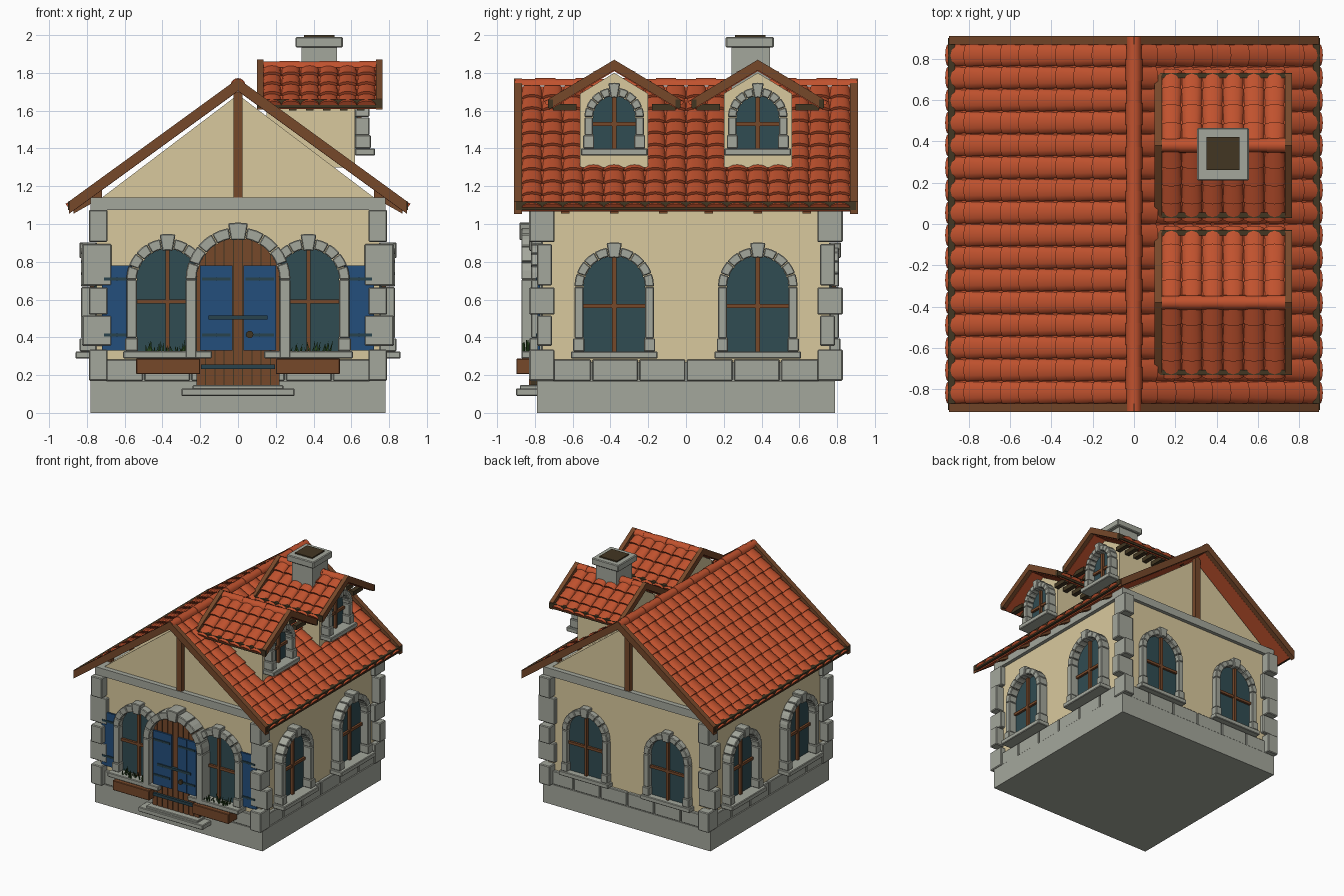
import bpy, bmesh, math, random
from mathutils import Matrix, Vector

if "Cube" in bpy.data.objects:
    bpy.data.objects.remove(bpy.data.objects["Cube"])
random.seed(4)

def colour(name, r, g, b):
    m = bpy.data.materials.new(name)
    m.diffuse_color = [((c / 255 + 0.055) / 1.055) ** 2.4 for c in (r, g, b)] + [1]
    m.use_nodes = True
    m.node_tree.nodes["Principled BSDF"].inputs["Base Color"].default_value = m.diffuse_color
    return m

TILE = colour("terracotta", 193, 82, 46)
PLASTER = colour("cream plaster", 217, 201, 158)
STONE = colour("grey stone", 164, 167, 156)
WOOD = colour("brown wood", 118, 72, 42)
DARK = colour("dark wood", 66, 54, 34)
BLUE = colour("blue paint", 36, 78, 124)
IRON = colour("dark iron", 40, 66, 76)
GLASS = colour("teal glass", 48, 76, 82)
GREEN = colour("leaf green", 42, 74, 32)

def finish(bm, name, mat, M, bevel=0, smooth=False):
    bm.transform(M)
    bmesh.ops.recalc_face_normals(bm, faces=bm.faces)
    me = bpy.data.meshes.new(name)
    bm.to_mesh(me)
    bm.free()
    me.materials.append(mat)
    ob = bpy.data.objects.new(name, me)
    bpy.context.collection.objects.link(ob)
    if smooth:
        me.polygons.foreach_set("use_smooth", [True] * len(me.polygons))
        me.set_sharp_from_angle(angle=math.radians(45))
    if bevel:
        b = ob.modifiers.new("bevel", 'BEVEL')
        b.width, b.segments = bevel, 1
    return ob

def frame(s, n, o, w=(0, 0, 1)):
    """Local axes: s sideways, n outward, w up."""
    M = Matrix.Identity(4)
    for i, c in enumerate((s, n, w, o)):
        M.col[i][:3] = c
    return M

WORLD = Matrix.Identity(4)

def rect(a, b, c, d):
    return [(a, c), (b, c), (b, d), (a, d)]

def slabs(name, parts, mat, M=WORLD, bevel=0, smooth=False):
    """Each part is (outline in s/z, start depth, end depth)."""
    bm = bmesh.new()
    for pts, n0, n1 in parts:
        lo = [bm.verts.new((s, n0, z)) for s, z in pts]
        hi = [bm.verts.new((s, n1, z)) for s, z in pts]
        bm.faces.new(lo)
        bm.faces.new(hi)
        for i in range(len(pts)):
            j = (i + 1) % len(pts)
            bm.faces.new((lo[i], lo[j], hi[j], hi[i]))
    return finish(bm, name, mat, M, bevel, smooth)

def arch(r, spring, base, n=16):
    return [(-r, base), (r, base)] + [(r * math.cos(math.pi * i / n),
            spring + r * math.sin(math.pi * i / n)) for i in range(n + 1)]

def surround(name, M, r, base, spring, t, depth, feet=True):
    """Stone arch of wedge stones with keystone and jambs."""
    parts, count = [], 9
    for k in range(count):
        key = k == count // 2
        g = 0 if key else 0.02
        a = [math.pi * (k + g) / count + (math.pi * (1 - 2 * g) / count) * q / 2 for q in range(3)]
        R = r + t + (0.025 if key else 0)
        pts = [(R * math.cos(q), spring + R * math.sin(q)) for q in a]
        ri = r - (0.008 if key else 0)
        pts += [(ri * math.cos(q), spring + ri * math.sin(q)) for q in reversed(a)]
        parts.append((pts, 0, depth + (0.01 if key else 0)))
    foot = base + (0.07 if feet else 0)
    for s in (-1, 1):
        x0, x1 = sorted((s * r, s * (r + t)))
        parts.append((rect(x0, x1, foot, spring), 0, depth))
        if feet:
            parts.append((rect(x0 - 0.006, x1 + 0.006, base, foot), 0, depth + 0.008))
    slabs(name + "_surround", parts, STONE, M, 0.005)

def window(name, M, r, base, spring, t, depth, sill_depth, bar):
    surround(name, M, r, base, spring, t, depth)
    slabs(name + "_glass", [(arch(r, spring, base), 0, 0.012)], GLASS, M)
    slabs(name + "_mullions", [(rect(-0.011, 0.011, base, spring + r), 0.01, 0.034),
                               (rect(-r, r, bar - 0.011, bar + 0.011), 0.01, 0.03)], WOOD, M)
    w = r + t + 0.018
    slabs(name + "_sill", [(rect(-w, w, base - 0.038, base), 0, sill_depth)], STONE, M, 0.005)

def roof_side(name, o, u, v, length, slope, cols, rows):
    """Rows of overlapping barrel tiles on a thin deck; u along the eave, v downhill."""
    u, v = Vector(u), Vector(v).normalized()
    w = u.cross(v)
    if w.z < 0:
        w = -w
    pu, pv, K = length / cols, slope / rows, 6
    bm = bmesh.new()
    for i in range(cols):
        for j in range(rows):
            rings = []
            for vv, half, lift, h in ((j * pv, 0.45, 0.0, 0.02), ((j + 1) * pv + 0.008, 0.5, 0.012, 0.025)):
                rings.append([bm.verts.new(((i + 0.5) * pu - half * pu * math.cos(math.pi * k / K), vv,
                              lift + h * math.sin(math.pi * k / K))) for k in range(K + 1)])
            a, b = rings
            bm.faces.new(a)
            bm.faces.new(b)
            for k in range(K + 1):
                m = (k + 1) % (K + 1)
                bm.faces.new((a[k], a[m], b[m], b[k]))
    M = frame(u, v, o, w)
    finish(bm, name + "_tiles", TILE, M, smooth=True)
    slabs(name + "_deck", [([(0, -0.018), (length, -0.018), (length, 0.004), (0, 0.004)], 0, slope)], TILE, M)

def chevron(w, top, t, k):
    return [(0, top), (w, top - k * w), (w, top - t - k * w), (0, top - t),
            (-w, top - t - k * w), (-w, top - k * w)]

def ridge(name, M, n0, n1, z, r, count):
    p = (n1 - n0) / count
    parts = []
    for i in range(count):
        q = r * (1 if i % 2 else 0.92)
        parts.append(([(q * math.cos(math.pi * k / 8), z + q * math.sin(math.pi * k / 8) - 0.01) for k in range(9)],
                      n0 + i * p, n0 + (i + 1) * p))
    slabs(name, parts, TILE, M, smooth=True)

FRONT = frame((1, 0, 0), (0, -1, 0), (0, -0.76, 0))
BACK = frame((1, 0, 0), (0, 1, 0), (0, 0.76, 0))

# plinth, course of blocks, walls, belt and gable
slabs("plinth", [(rect(-0.78, 0.78, 0, 0.17), -0.79, 0.79)], STONE)
slabs("course_core", [(rect(-0.76, 0.76, 0.17, 0.27), -0.77, 0.77)], STONE)
blocks = [rect(-0.75 + 0.25 * i + 0.004, -0.5 + 0.25 * i - 0.004, 0.17, 0.283) for i in range(6)]
for nm, M in (("front", FRONT), ("back", BACK), ("right", frame((0, 1, 0), (1, 0, 0), (0.75, 0, 0))),
              ("left", frame((0, 1, 0), (-1, 0, 0), (-0.75, 0, 0)))):
    slabs(nm + "_course_blocks", [(b, -0.02, 0.025) for b in blocks], STONE, M, 0.005)
slabs("walls", [(rect(-0.75, 0.75, 0.27, 1.09), -0.76, 0.76)], PLASTER)
slabs("belt", [(rect(-0.78, 0.78, 1.075, 1.14), -0.79, 0.79)], STONE)
slabs("gable", [([(-0.72, 1.14), (0.72, 1.14), (0, 1.685)], -0.75, 0.75)], PLASTER)
slabs("king_posts", [(rect(-0.025, 0.025, 1.14, 1.7), y, y + 0.04) for y in (-0.785, 0.745)], WOOD)

# corner quoins, alternating direction
parts = []
for sx in (-1, 1):
    for sy in (-1, 1):
        for i, (z0, z1) in enumerate(((0.17, 0.335), (0.355, 0.515), (0.52, 0.665), (0.675, 0.895), (0.905, 1.075))):
            x0, x1, y0, y1 = (0.67, 0.825, 0.71, 0.79) if i % 2 else (0.69, 0.79, 0.695, 0.83)
            xs, ys = sorted((sx * x0, sx * x1)), sorted((sy * y0, sy * y1))
            parts.append((rect(*xs, z0, z1), *ys))
slabs("quoins", parts, STONE, bevel=0.006)

# main roof
K = 0.727
S = 0.885 * math.hypot(1, K)
for sx, nm in ((1, "right"), (-1, "left")):
    roof_side(nm + "_roof", (0, -0.87, 1.725), (0, 1, 0), (sx, 0, -K), 1.74, S, 16, 10)
    xs = sorted((sx * 0.865, sx * 0.9))
    slabs(nm + "_eave_board", [(rect(*xs, 1.075, 1.12), -0.9, 0.9)], DARK)
    slabs(nm + "_rafter_tails", [([(sx * 0.72, 1.18), (sx * 0.87, 1.075), (sx * 0.87, 1.055), (sx * 0.72, 1.14)],
          y - 0.022, y + 0.022) for y in (-0.64, -0.38, -0.12, 0.12, 0.38, 0.64)], WOOD)
slabs("bargeboards", [(chevron(0.895, 1.77, 0.066, K), y, y + 0.042) for y in (-0.91, 0.868)], WOOD)
ridge("main_ridge", WORLD, -0.905, 0.905, 1.742, 0.04, 17)

# dormers on the right slope
DK = 0.6
for yc, nm in ((-0.38, "front_dormer"), (0.38, "back_dormer")):
    D = frame((0, 1, 0), (1, 0, 0), (0, yc, 0))
    slabs(nm + "_body", [([(-0.18, 1.3), (0.18, 1.3), (0.18, 1.69), (0, 1.8), (-0.18, 1.69)], 0.15, 0.62)], PLASTER, D)
    window(nm + "_window", frame((0, 1, 0), (1, 0, 0), (0.62, yc, 0)), 0.112, 1.4, 1.565, 0.046, 0.075, 0.105, 1.53)
    for s in (-1, 1):
        roof_side(f"{nm}_roof_{'near' if s < 0 else 'far'}", (0.13, yc, 1.83), (1, 0, 0), (0, s, -DK), 0.6,
                  0.345 * math.hypot(1, DK), 6, 4)
        ys = sorted((s * 0.325, s * 0.35))
        slabs(nm + "_eave", [(rect(*ys, 1.615, 1.66), 0.1, 0.765)], DARK, D)
        ys = sorted((s * 0.2, s * 0.325))
        slabs(nm + "_tails", [(rect(*ys, 1.6, 1.635), x, x + 0.04) for x in (0.27, 0.36, 0.45, 0.54, 0.63)], DARK, D)
    slabs(nm + "_bargeboards", [(chevron(0.345, 1.87, 0.056, DK), x, x + 0.035) for x in (0.1, 0.73)], WOOD, D)
    ridge(nm + "_ridge", D, 0.115, 0.75, 1.838, 0.036, 6)

# chimney
slabs("chimney_shaft", [(rect(0.335, 0.525, 1.45, 1.94), 0.24, 0.445)], STONE)
slabs("chimney_cap", [(rect(0.305, 0.555, 1.935, 1.99), 0.21, 0.465)], STONE, bevel=0.006)
slabs("chimney_flue", [(rect(0.35, 0.51, 1.95, 2.0), 0.26, 0.42)], DARK)

# side and back windows
for c, nm in ((-0.38, "a"), (0.38, "b")):
    for sx, side in ((1, "right"), (-1, "left")):
        window(f"{side}_window_{nm}", frame((0, 1, 0), (sx, 0, 0), (sx * 0.75, c, 0)),
               0.163, 0.325, 0.667, 0.048, 0.08, 0.11, 0.565)
    window("back_window_" + nm, frame((1, 0, 0), (0, 1, 0), (c, 0.76, 0)),
           0.163, 0.325, 0.667, 0.048, 0.05, 0.065, 0.565)

# front windows with shutters, planters and leaves
def shutter(name, x0, x1, n):
    m = (x0 + x1) / 2
    slabs(name, [(rect(x0, m - 0.002, 0.33, 0.78), n, n + 0.015), (rect(m + 0.002, x1, 0.33, 0.78), n, n + 0.015),
                 (rect(m - 0.01, m + 0.01, 0.33, 0.78), n, n + 0.012)], BLUE, FRONT)
    slabs(name + "_straps", [(rect(x0 + 0.01, x1 - 0.01, z, z + 0.016), n + 0.012, n + 0.022)
                             for z in (0.405, 0.7)], IRON, FRONT)

for s, nm in ((-1, "left"), (1, "right")):
    window(nm + "_front_window", frame((1, 0, 0), (0, -1, 0), (s * 0.373, -0.76, 0)),
           0.163, 0.327, 0.705, 0.055, 0.06, 0.11, 0.59)
    shutter(nm + "_outer_shutter", *sorted((s * 0.72, s * 0.56)), 0.012)
    shutter(nm + "_inner_shutter", *sorted((s * 0.2, s * 0.03)), 0.07)
    slabs(nm + "_planter", [(rect(*sorted((s * 0.2, s * 0.54)), 0.205, 0.287), 0.02, 0.138)], WOOD, FRONT, 0.004)
    blades = []
    for i in range(28):
        x = s * 0.38 + random.uniform(-0.11, 0.11)
        n, tip = random.uniform(0.04, 0.1), x + random.uniform(-0.025, 0.025)
        blades.append(([(x - 0.008, 0.3), (x + 0.008, 0.3), (tip, random.uniform(0.345, 0.39))], n, n + 0.006))
    slabs(nm + "_plants", blades, GREEN, FRONT)

# arched plank door, ironwork and steps
R, SP = 0.22, 0.705
surround("door", FRONT, R, 0.287, SP, 0.058, 0.112, feet=False)
planks = []
for i in range(9):
    x0, x1 = -R + i * 2 * R / 9 + 0.003, -R + (i + 1) * 2 * R / 9 - 0.003
    tops = [(x, SP + math.sqrt(max(0, R * R - x * x))) for x in (x1, (x0 + x1) / 2, x0)]
    planks.append(([(x0, 0.135), (x1, 0.135)] + tops, 0, 0.07))
slabs("door_planks", planks, WOOD, FRONT)
slabs("door_backing", [(arch(R, SP, 0.135), 0, 0.063)], DARK, FRONT)
slabs("door_hinges", [(rect(-0.195, 0.195, 0.232, 0.257), 0.068, 0.09),
                      (rect(-0.155, 0.155, 0.495, 0.515), 0.07, 0.093)], IRON, FRONT)
slabs("door_knob", [([(0.062 + 0.02 * math.cos(i * math.pi / 5), 0.415 + 0.02 * math.sin(i * math.pi / 5))
                      for i in range(10)], 0.07, 0.1)], DARK, FRONT)
slabs("lower_step", [(rect(-0.3, 0.3, 0.09, 0.13), 0, 0.14)], STONE, FRONT, 0.005)
slabs("upper_step", [(rect(-0.24, 0.24, 0.125, 0.147), 0, 0.12)], STONE, FRONT, 0.004)
